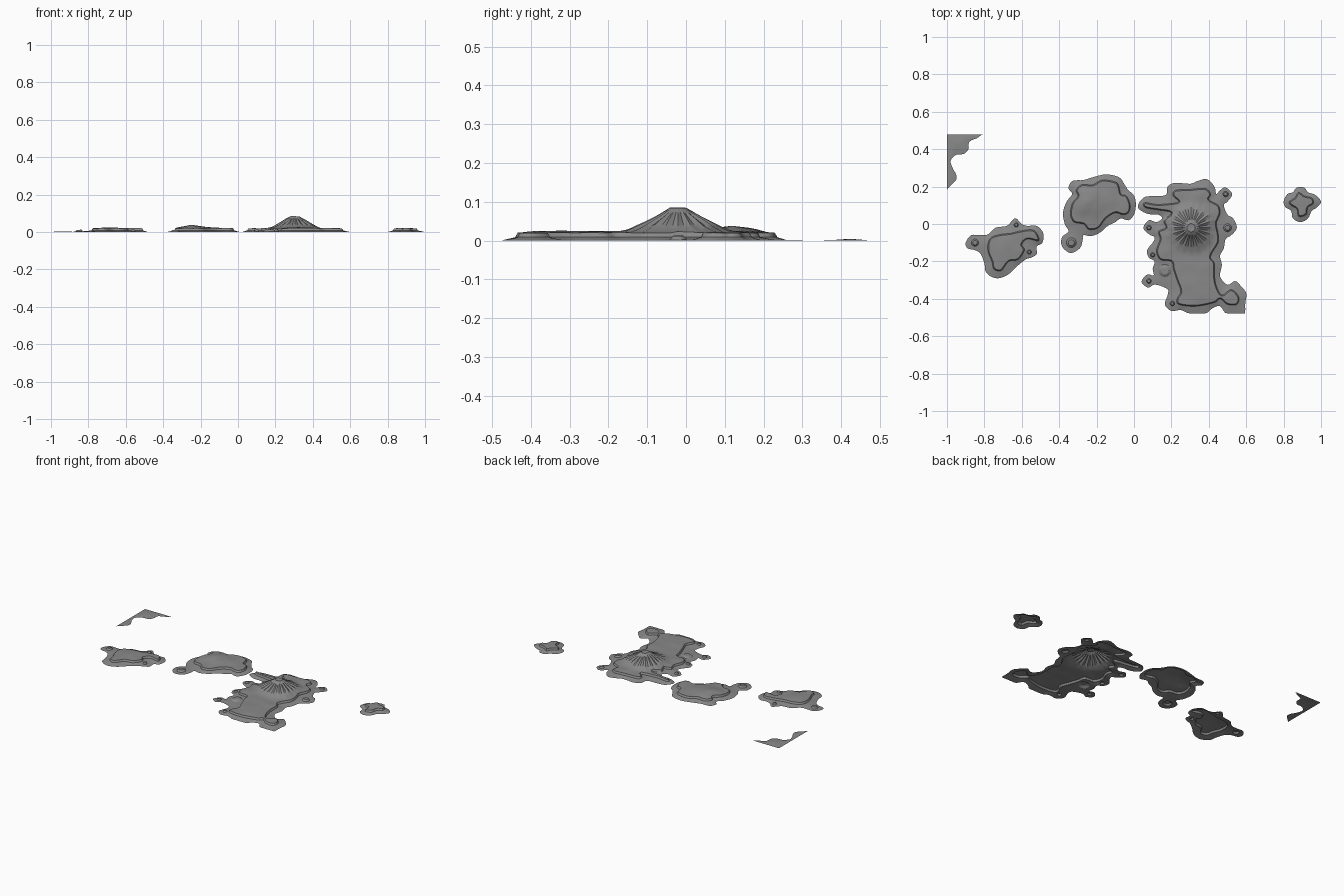
import bpy, math
from mathutils import Vector, noise
from mathutils.geometry import delaunay_2d_cdt

rock = bpy.data.materials.new("grey rock")
rock.diffuse_color = (0.25, 0.25, 0.25, 1)
STEP, CLIFF = 0.014, 0.006


def spline(flat, sub=4):
    """Closed smooth curve through the points, trimmed to the map edge."""
    p = [Vector(flat[i:i + 2]) for i in range(0, len(flat), 2)]
    n, out = len(p), []
    for i in range(n):
        a, b, c, d = p[i - 1], p[i], p[(i + 1) % n], p[(i + 2) % n]
        for k in range(sub):
            t = k / sub
            q = 0.5 * (2 * b + (c - a) * t + (2 * a - 5 * b + 4 * c - d) * t * t
                       + (3 * b - a - 3 * c + d) * t ** 3)
            q = Vector((min(max(q.x, -1), 1), min(max(q.y, -0.478), 0.478)))
            if not out or (q - out[-1]).length > 1e-4:
                out.append(q)
    return out


def circle(x, y, r, n=12):
    return [Vector((x + r * math.cos(math.tau * k / n), y + r * math.sin(math.tau * k / n)))
            for k in range(n)]


def inside(p, ring):
    odd = False
    for a, b in zip(ring, ring[1:] + ring[:1]):
        if (a.y > p.y) != (b.y > p.y) and p.x < a.x + (p.y - a.y) * (b.x - a.x) / (b.y - a.y):
            odd = not odd
    return odd


def distance(p, ring):
    best = 9.0
    for a, b in zip(ring, ring[1:] + ring[:1]):
        ex, ey, px, py = b.x - a.x, b.y - a.y, p.x - a.x, p.y - a.y
        t = min(1, max(0, (ex * px + ey * py) / (ex * ex + ey * ey + 1e-12)))
        best = min(best, (px - t * ex) ** 2 + (py - t * ey) ** 2)
    return math.sqrt(best)


def inset(ring, w):
    """Ring moved inwards, used for the top lip of a cliff."""
    out = []
    for i, p in enumerate(ring):
        d = (ring[(i + 1) % len(ring)] - ring[i - 1]).normalized()
        q = p + Vector((-d.y, d.x)) * w
        out.append(q if inside(q, ring) else p - Vector((-d.y, d.x)) * w)
    return out


def island(name, shore, cliff=None, islets=(), peak=None):
    """Sheet of land: sloping beach, cliff, plateau, small knolls and an optional peak."""
    shore = spline(shore)
    plateau = spline(cliff) if cliff else None
    rings = [shore]
    if plateau:
        rings += [plateau, inset(plateau, CLIFF)]
    for x, y, r in islets:
        rings += [circle(x, y, r), circle(x, y, r * 0.6)]

    def height(p):
        ds = distance(p, shore)
        if not plateau:
            return min(0.004, 0.1 * ds)
        dp = distance(p, plateau)
        if dp < 1e-5 or not inside(p, plateau):
            z = 0.009 * ds / (ds + dp + 1e-9)
        else:
            wobble = noise.noise((p.x * 14, p.y * 14, 0)) * 0.003 * min(1, dp / 0.03)
            z = 0.009 + 0.011 * min(1, dp / CLIFF) + 0.005 * min(1, dp / 0.08) + wobble
        for x, y, r in islets:
            t = 1 - math.hypot(p.x - x, p.y - y) / r
            z += 0.009 * min(1, max(0, t) / 0.4)
        if peak:
            x, y, top, rim, reach, rise = peak
            r = math.hypot(p.x - x, p.y - y)
            t = min(1, max(0, 1 - (r - rim) / (reach - rim)))
            a = math.atan2(p.y - y, p.x - x)
            z += rise * t ** 1.4
            z += rise * 0.09 * math.cos(20 * a) * t * (1 - t) * 2.5   # gullies
            z -= 0.004 * max(0, 1 - r / rim) * (top > 0.05)           # crater
        return z

    pts, edges = [], []
    for ring in rings:
        base = len(pts)
        pts += ring
        edges += [(base + k, base + (k + 1) % len(ring)) for k in range(len(ring))]
    free = []
    # evenly spread land points, and finer rings of points round the peak
    xs, ys = [p.x for p in shore], [p.y for p in shore]
    for j in range(int((max(ys) - min(ys)) / STEP) + 1):
        for i in range(int((max(xs) - min(xs)) / STEP) + 1):
            q = Vector((min(xs) + (i + 0.5 * (j % 2)) * STEP, min(ys) + j * STEP))
            if not peak or math.hypot(q.x - peak[0], q.y - peak[1]) > peak[4] * 0.8:
                free.append(q)
    if peak:
        free.append(Vector(peak[:2]))
        for k in range(1, 9):
            free += circle(peak[0], peak[1], peak[3] + (peak[4] * 0.78 - peak[3]) * (k - 1) / 7, 40)
    for q in free:
        if inside(q, shore) and min(distance(q, r) for r in rings) > STEP * 0.3:
            pts.append(q)
    v, _, f, *_ = delaunay_2d_cdt(pts, edges, [], 1, 1e-5)
    me = bpy.data.meshes.new(name)
    me.from_pydata([(p.x, p.y, height(p)) for p in v], [], f)
    me.materials.append(rock)
    ob = bpy.data.objects.new(name, me)
    bpy.context.collection.objects.link(ob)
    bpy.context.view_layer.objects.active = ob
    ob.select_set(True)
    bpy.ops.object.shade_smooth_by_angle(angle=math.radians(30))
    ob.select_set(False)


# Large island with the volcano
island("volcano_island",
       [0.02, 0.09, 0.05, 0.14, 0.1, 0.15, 0.17, 0.155, 0.18, 0.2, 0.22, 0.22, 0.3, 0.215, 0.34, 0.23,
        0.39, 0.24, 0.43, 0.2, 0.44, 0.16, 0.46, 0.18, 0.49, 0.195, 0.525, 0.16, 0.5, 0.12, 0.48, 0.1,
        0.5, 0.05, 0.53, 0.03, 0.55, -0.02, 0.52, -0.06, 0.49, -0.08, 0.48, -0.13, 0.46, -0.17,
        0.47, -0.22, 0.46, -0.28, 0.5, -0.325, 0.54, -0.305, 0.57, -0.33, 0.6, -0.37, 0.595, -0.42,
        0.585, -0.49, 0.5, -0.485, 0.46, -0.44, 0.42, -0.45, 0.38, -0.48, 0.3, -0.48, 0.25, -0.46,
        0.2, -0.465, 0.165, -0.43, 0.18, -0.38, 0.18, -0.35, 0.14, -0.33, 0.105, -0.325, 0.075, -0.34,
        0.04, -0.31, 0.07, -0.27, 0.105, -0.275, 0.1, -0.24, 0.11, -0.2, 0.08, -0.18, 0.07, -0.14,
        0.1, -0.1, 0.11, -0.07, 0.08, -0.055, 0.05, -0.02, 0.08, 0.02, 0.12, 0.01, 0.15, 0.03,
        0.13, 0.05, 0.07, 0.055],
       [0.05, 0.1, 0.06, 0.115, 0.12, 0.105, 0.2, 0.11, 0.24, 0.12, 0.21, 0.15, 0.22, 0.18, 0.3, 0.185,
        0.38, 0.19, 0.41, 0.16, 0.4, 0.13, 0.45, 0.1, 0.46, 0.06, 0.45, 0.03, 0.44, 0.0, 0.45, -0.05,
        0.45, -0.1, 0.42, -0.15, 0.41, -0.18, 0.43, -0.21, 0.43, -0.27, 0.44, -0.33, 0.47, -0.38,
        0.52, -0.35, 0.56, -0.39, 0.55, -0.43, 0.5, -0.43, 0.46, -0.4, 0.43, -0.42, 0.33, -0.44,
        0.24, -0.43, 0.23, -0.4, 0.25, -0.36, 0.23, -0.3, 0.21, -0.24, 0.2, -0.2, 0.14, -0.19,
        0.12, -0.14, 0.14, -0.08, 0.13, -0.04, 0.17, -0.02, 0.16, 0.02, 0.2, 0.06, 0.13, 0.075,
        0.07, 0.085],
       [(0.49, 0.16, 0.015), (0.5, -0.02, 0.022), (0.08, -0.02, 0.013), (0.08, -0.305, 0.013),
        (0.205, -0.425, 0.013), (0.165, -0.25, 0.034), (0.1, -0.165, 0.012)],
       (0.305, -0.02, 0.085, 0.022, 0.145, 0.060))

# Middle island with a low hill
island("hill_island",
       [0.01, 0.1, 0.005, 0.14, -0.01, 0.165, -0.03, 0.18, -0.05, 0.21, -0.08, 0.25, -0.15, 0.265,
        -0.22, 0.25, -0.27, 0.235, -0.33, 0.23, -0.35, 0.19, -0.33, 0.16, -0.36, 0.12, -0.38, 0.06,
        -0.37, 0.0, -0.35, -0.04, -0.385, -0.07, -0.385, -0.12, -0.34, -0.155, -0.29, -0.13,
        -0.275, -0.09, -0.27, -0.06, -0.23, -0.065, -0.18, -0.045, -0.14, -0.01, -0.1, 0.01,
        -0.07, 0.03, -0.03, 0.02, 0.0, 0.05],
       [-0.02, 0.1, -0.04, 0.15, -0.07, 0.16, -0.08, 0.2, -0.1, 0.225, -0.17, 0.235, -0.22, 0.21,
        -0.28, 0.21, -0.31, 0.18, -0.3, 0.15, -0.33, 0.11, -0.34, 0.05, -0.32, 0.01, -0.27, 0.0,
        -0.24, -0.03, -0.19, -0.02, -0.15, 0.03, -0.1, 0.06, -0.06, 0.05, -0.03, 0.06],
       [(-0.335, -0.1, 0.027)],
       (-0.25, 0.12, 0.04, 0.01, 0.11, 0.014))

# Western island
island("west_island",
       [-0.9, -0.1, -0.87, -0.06, -0.82, -0.06, -0.78, -0.055, -0.74, -0.02, -0.68, -0.01, -0.65, 0.02,
        -0.63, 0.03, -0.6, 0.0, -0.57, -0.01, -0.52, -0.01, -0.485, -0.05, -0.49, -0.1, -0.52, -0.12,
        -0.52, -0.16, -0.55, -0.18, -0.58, -0.19, -0.63, -0.23, -0.68, -0.275, -0.74, -0.29,
        -0.79, -0.26, -0.8, -0.21, -0.82, -0.16, -0.85, -0.14, -0.89, -0.13],
       [-0.78, -0.1, -0.76, -0.07, -0.71, -0.055, -0.66, -0.05, -0.62, -0.04, -0.55, -0.03,
        -0.52, -0.05, -0.51, -0.09, -0.57, -0.08, -0.6, -0.11, -0.585, -0.14, -0.62, -0.19,
        -0.67, -0.2, -0.71, -0.25, -0.75, -0.24, -0.76, -0.2, -0.78, -0.15],
       [(-0.85, -0.1, 0.02), (-0.56, -0.15, 0.012), (-0.63, -0.005, 0.012)])

# Small eastern island
island("east_island",
       [0.8, 0.12, 0.82, 0.16, 0.85, 0.17, 0.87, 0.195, 0.91, 0.195, 0.93, 0.17, 0.97, 0.155, 1.0, 0.12,
        0.98, 0.09, 0.95, 0.07, 0.93, 0.03, 0.89, 0.01, 0.85, 0.03, 0.84, 0.07, 0.81, 0.09],
       [0.83, 0.12, 0.86, 0.14, 0.88, 0.17, 0.91, 0.15, 0.95, 0.14, 0.96, 0.11, 0.93, 0.09,
        0.92, 0.05, 0.88, 0.04, 0.87, 0.08, 0.84, 0.1])

# Flat shoal cut off by the map corner
island("corner_shoal",
       [-1.03, 0.51, -0.82, 0.5, -0.83, 0.465, -0.88, 0.44, -0.885, 0.4, -0.91, 0.375, -0.95, 0.37,
        -0.98, 0.34, -0.97, 0.3, -0.95, 0.26, -0.96, 0.225, -1.03, 0.2])
